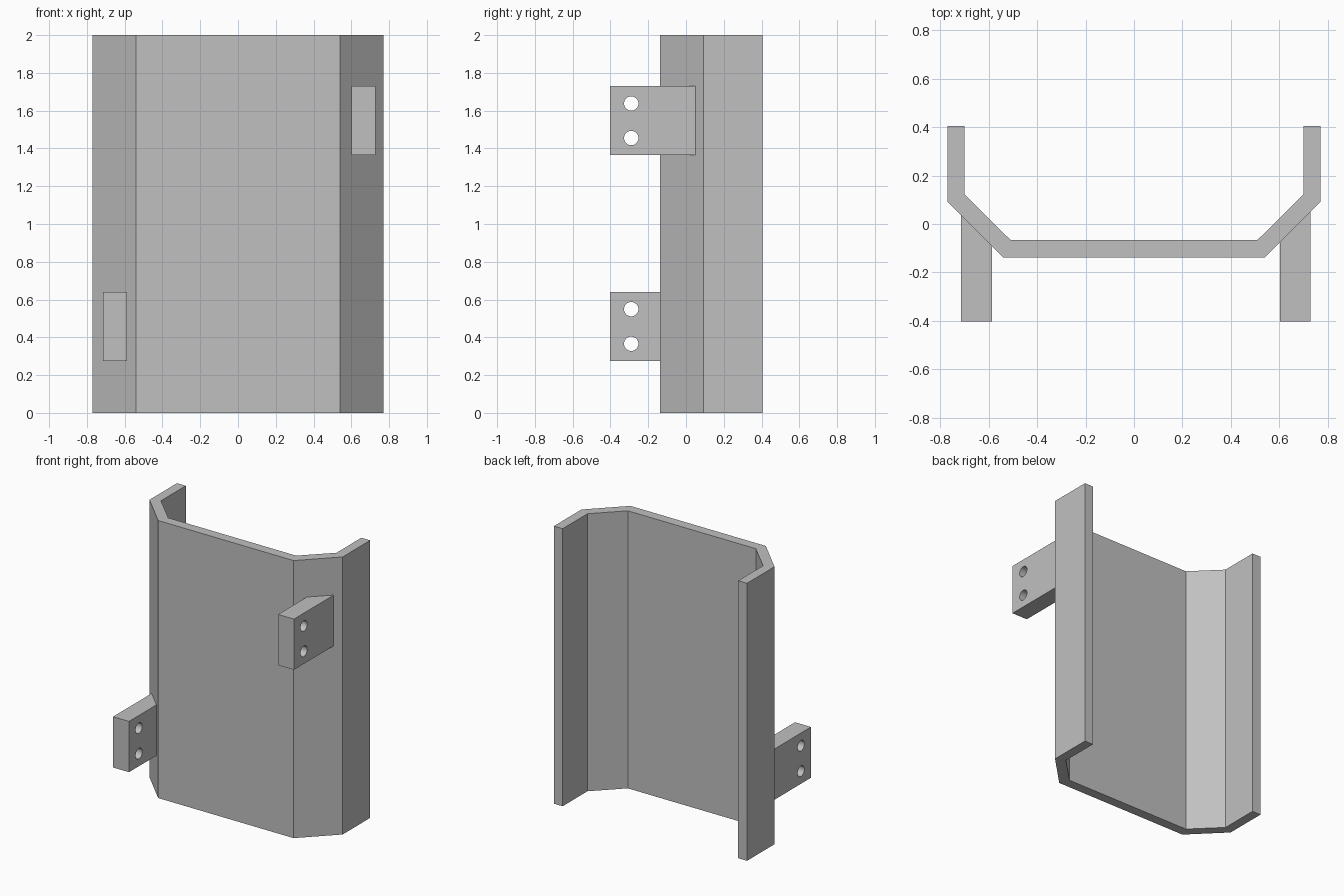
import bpy
import bmesh
from math import pi
from mathutils import Matrix, Vector

cube = bpy.data.objects.get("Cube")
if cube:
    bpy.data.objects.remove(cube, do_unlink=True)

grey = bpy.data.materials.new("plain grey")
grey.use_nodes = True
grey.diffuse_color = (0.53, 0.53, 0.53, 1)
grey.node_tree.nodes["Principled BSDF"].inputs["Base Color"].default_value = grey.diffuse_color


def add_object(name, bm):
    bmesh.ops.recalc_face_normals(bm, faces=bm.faces)
    mesh = bpy.data.meshes.new(name)
    bm.to_mesh(mesh)
    bm.free()
    mesh.materials.append(grey)
    obj = bpy.data.objects.new(name, mesh)
    bpy.context.collection.objects.link(obj)
    return obj


def prism(name, outline, z0, z1):
    """Extrude a plan outline from z0 up to z1."""
    bm = bmesh.new()
    base = bm.faces.new([bm.verts.new((x, y, z0)) for x, y in outline])
    top = bmesh.ops.extrude_face_region(bm, geom=[base])["geom"]
    verts = [v for v in top if isinstance(v, bmesh.types.BMVert)]
    bmesh.ops.translate(bm, verts=verts, vec=(0, 0, z1 - z0))
    return add_object(name, bm)


# Folded channel: flat web, angled corners and straight flanges
outer = [(0.54, -0.138), (0.77, 0.092), (0.77, 0.405)]
inner = [(0.7, 0.405), (0.7, 0.122), (0.51, -0.066)]
half = outer + inner
prism("folded_channel", half + [(-x, y) for x, y in reversed(half)], 0, 2)


def bracket(name, x0, x1, z0):
    """Drilled mounting tab whose back end meets the angled wall."""
    height, embed = 0.366, 0.02

    def wall(x):
        return abs(x) - 0.678 + embed

    tab = prism(name, [(x0, -0.403), (x1, -0.403), (x1, wall(x1)), (x0, wall(x0))],
                z0, z0 + height)

    # Two bolt holes, drilled sideways
    bm = bmesh.new()
    for z in (z0 + 0.091, z0 + 0.274):
        place = Matrix.Translation(Vector(((x0 + x1) / 2, -0.29, z))) @ Matrix.Rotation(pi / 2, 4, "Y")
        bmesh.ops.create_cone(bm, cap_ends=True, segments=32, radius1=0.038,
                              radius2=0.038, depth=0.3, matrix=place)
    cutter = add_object(name + "_hole_cutter", bm)
    cutter.hide_render = True

    cut = tab.modifiers.new("bolt_holes", "BOOLEAN")
    cut.operation = "DIFFERENCE"
    cut.solver = "EXACT"
    cut.object = cutter
    bpy.ops.object.select_all(action="DESELECT")
    bpy.context.view_layer.objects.active = tab
    tab.select_set(True)
    bpy.ops.object.modifier_apply(modifier=cut.name)
    bpy.data.objects.remove(cutter, do_unlink=True)
    bpy.ops.object.shade_smooth_by_angle()


bracket("upper_left_bracket", 0.602, 0.728, 1.364)
bracket("lower_right_bracket", -0.714, -0.587, 0.275)
